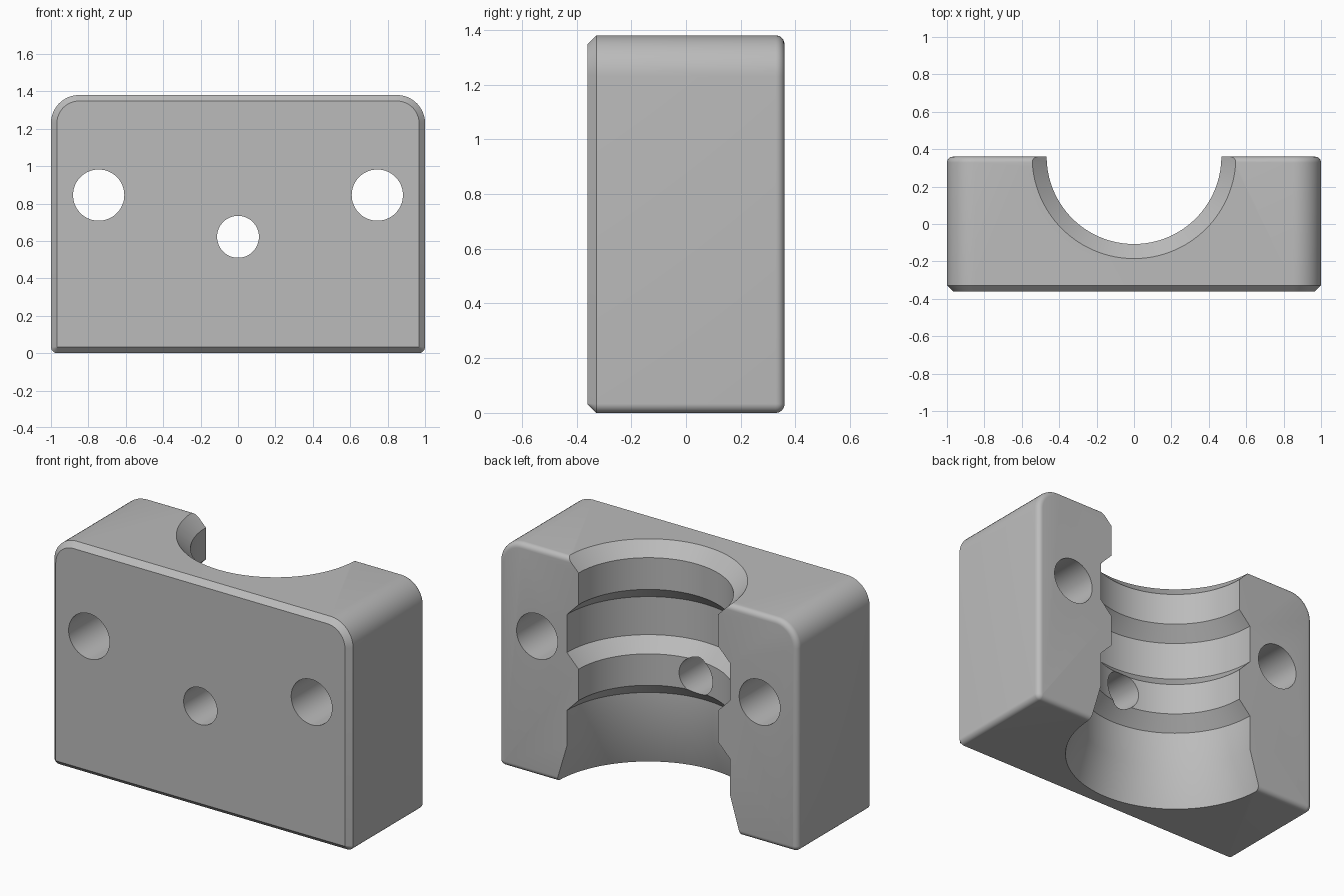
import bpy, bmesh, math

if "Cube" in bpy.data.objects:
    bpy.data.objects.remove(bpy.data.objects["Cube"])

W, D, H = 1.0, 0.36, 1.38      # half width, half depth, height
EDGE = 0.032                   # front chamfer and back fillet size
TOP_R, BOTTOM_R = 0.15, 0.034  # outline corner radii

grey = bpy.data.materials.new("plain grey")
grey.use_nodes = True
grey.diffuse_color = (0.5, 0.5, 0.5, 1)
grey.node_tree.nodes["Principled BSDF"].inputs["Base Color"].default_value = (0.5, 0.5, 0.5, 1)


def make_object(name, bm):
    bmesh.ops.recalc_face_normals(bm, faces=bm.faces)
    mesh = bpy.data.meshes.new(name)
    bm.to_mesh(mesh)
    bm.free()
    mesh.materials.append(grey)
    obj = bpy.data.objects.new(name, mesh)
    bpy.context.collection.objects.link(obj)
    return obj


def loft(name, rings):
    """Closed solid through a list of rings with equal point counts."""
    bm = bmesh.new()
    loops = [[bm.verts.new(p) for p in ring] for ring in rings]
    n = len(loops[0])
    for a, b in zip(loops, loops[1:]):
        for i in range(n):
            j = (i + 1) % n
            bm.faces.new((a[i], a[j], b[j], b[i]))
    bm.faces.new(loops[0])
    bm.faces.new(loops[-1])
    return make_object(name, bm)


def outline(y, inset, steps=12):
    """Block outline with rounded corners, shrunk by inset, at depth y."""
    points = []
    corners = [(1, H, TOP_R, 0), (-1, H, TOP_R, 90),
               (-1, 0, BOTTOM_R, 180), (1, 0, BOTTOM_R, 270)]
    for side, z, r, start in corners:
        cx = side * (W - r)
        cz = z - r if z else r
        for k in range(steps + 1):
            a = math.radians(start + 90 * k / steps)
            points.append((cx + (r - inset) * math.cos(a), y, cz + (r - inset) * math.sin(a)))
    return points


def circle(r, place, count):
    return [place(r * math.cos(t), r * math.sin(t))
            for t in (2 * math.pi * k / count for k in range(count))]


# Block: chamfered front, straight sides, filleted back
rings = [outline(-D, EDGE), outline(-D + EDGE, 0)]
for k in range(7):
    a = math.radians(15 * k)
    rings.append(outline(D - EDGE + EDGE * math.sin(a), EDGE * (1 - math.cos(a))))
block = loft("clamp_block", rings)

# Stepped half bore, open at the back, flared at the foot
LAND, GROOVE, FOOT = 0.467, 0.545, 0.615
profile = [(FOOT + 0.03, -0.1), (FOOT, 0), (GROOVE, 0.235), (GROOVE, 0.45), (LAND, 0.53),
           (LAND, 0.72), (GROOVE, 0.8), (GROOVE, 1.03), (LAND, 1.11),
           (LAND, 1.302), (GROOVE, H), (GROOVE + 0.1, H + 0.1)]
cutters = [loft("bore_cutter", [circle(r, lambda u, v: (u, D + v, z), 128) for r, z in profile])]

# Two bolt holes and the central port
for name, x, z, r in [("left_bolt", 0.745, 0.845, 0.137),
                      ("right_bolt", -0.745, 0.845, 0.137),
                      ("port", 0, 0.622, 0.112)]:
    cutters.append(loft(name + "_cutter",
                        [circle(r, lambda u, v: (x + u, y, z + v), 64) for y in (-0.6, 0.6)]))

# Cut, then bake the result and drop the cutters
for cutter in cutters:
    cutter.hide_render = True
    cut = block.modifiers.new(cutter.name, "BOOLEAN")
    cut.operation = "DIFFERENCE"
    cut.solver = "EXACT"
    cut.object = cutter
bpy.ops.object.select_all(action="DESELECT")
block.select_set(True)
bpy.context.view_layer.objects.active = block
for cut in list(block.modifiers):
    bpy.ops.object.modifier_apply(modifier=cut.name)
for cutter in cutters:
    bpy.data.objects.remove(cutter)
bpy.ops.object.shade_smooth_by_angle(angle=math.radians(25))
